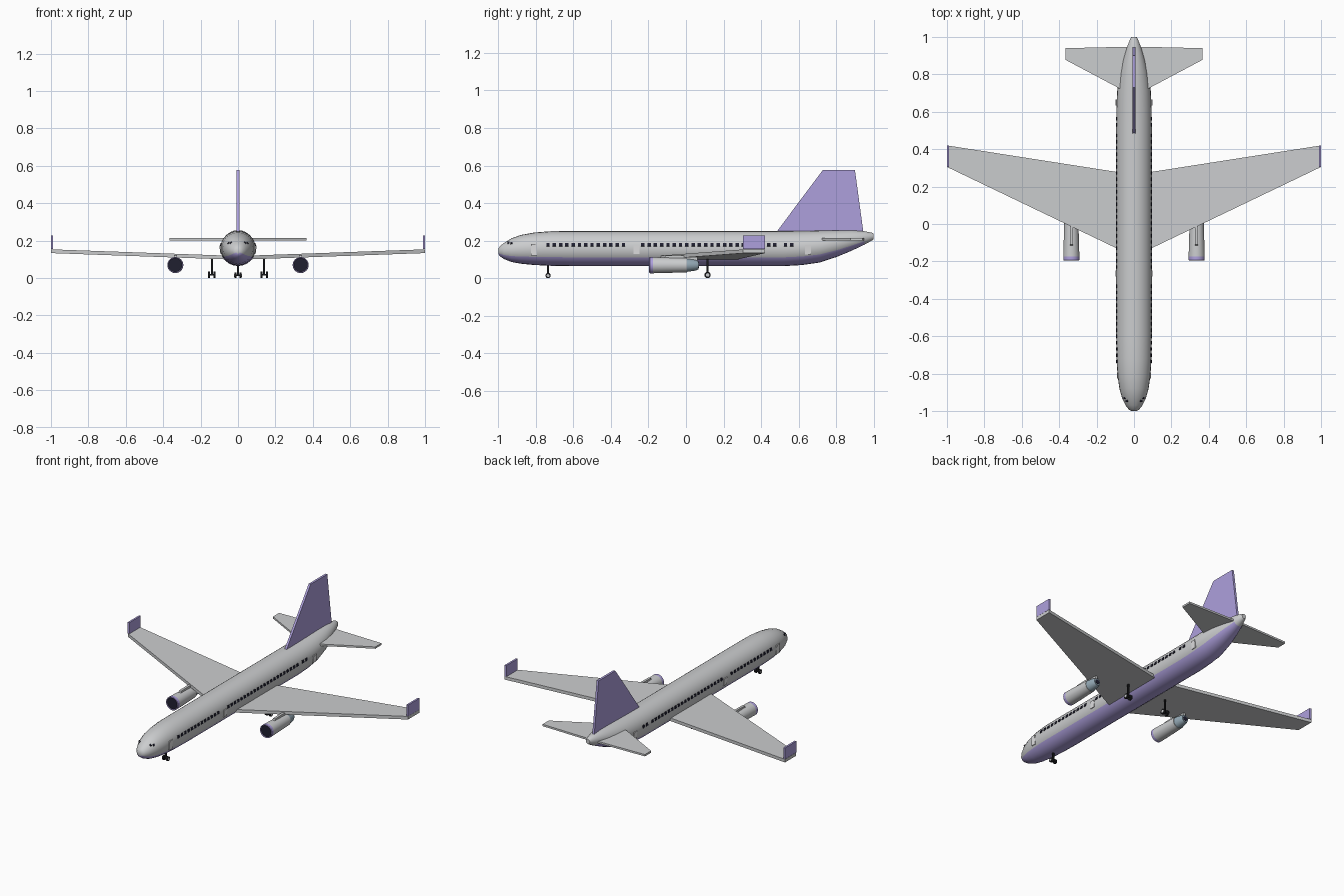
import bpy, bmesh, math

if "Cube" in bpy.data.objects:
    bpy.data.objects.remove(bpy.data.objects["Cube"])

def material(name, rgb):
    m = bpy.data.materials.new(name)
    m.diffuse_color = (*rgb, 1)
    m.use_nodes = True
    m.node_tree.nodes["Principled BSDF"].inputs["Base Color"].default_value = m.diffuse_color
    return m

GREY = material("light_grey", (0.60, 0.61, 0.62))
PURPLE = material("purple", (0.42, 0.35, 0.72))
DARK = material("dark_navy", (0.014, 0.014, 0.03))
DOOR = material("door_white", (0.75, 0.75, 0.76))
STEEL = material("blue_grey", (0.30, 0.40, 0.47))
BLACK = material("black", (0.01, 0.01, 0.012))

def loft(name, rings, mats, rule=None, smooth=False):
    """Skin a list of equal-sized point rings and close both ends."""
    bm = bmesh.new()
    vs = [[bm.verts.new(p) for p in r] for r in rings]
    n = len(rings[0])
    for k in range(len(vs) - 1):
        for i in range(n):
            j = (i + 1) % n
            f = bm.faces.new((vs[k][i], vs[k][j], vs[k + 1][j], vs[k + 1][i]))
            if rule:
                f.material_index = rule(k, i)
    bm.faces.new(vs[0][::-1])
    end = bm.faces.new(vs[-1])
    if rule:
        end.material_index = rule(len(vs) - 2, n // 4)
    bmesh.ops.recalc_face_normals(bm, faces=bm.faces)
    me = bpy.data.meshes.new(name)
    bm.to_mesh(me)
    bm.free()
    ob = bpy.data.objects.new(name, me)
    bpy.context.collection.objects.link(ob)
    for m in mats:
        me.materials.append(m)
    if smooth:
        bpy.ops.object.select_all(action='DESELECT')
        ob.select_set(True)
        bpy.context.view_layer.objects.active = ob
        bpy.ops.object.shade_smooth_by_angle(angle=math.radians(35))
    return ob

def ellipse(x, y, z, rx, rz, n=24):
    return [(x + rx * math.cos(2 * math.pi * i / n), y,
             z + rz * math.sin(2 * math.pi * i / n)) for i in range(n)]

def box(name, c, s, mat, tilt=0):
    """Box with a tilt about the y axis."""
    ca, sa = math.cos(tilt), math.sin(tilt)
    def ring(y):
        pts = [(-s[0], -s[2]), (s[0], -s[2]), (s[0], s[2]), (-s[0], s[2])]
        return [(c[0] + (a * ca + b * sa) / 2, y, c[2] + (b * ca - a * sa) / 2) for a, b in pts]
    return loft(name, [ring(c[1] - s[1] / 2), ring(c[1] + s[1] / 2)], [mat])

def turned(name, x, z, profile, mats, rule=None, n=24):
    return loft(name, [ellipse(x, y, z, r, r, n) for y, r in profile], mats, rule, True)

def disc_x(name, c, r, w, mat, n=16):
    ring = lambda x: [(x, c[1] + r * math.cos(2 * math.pi * i / n),
                       c[2] + r * math.sin(2 * math.pi * i / n)) for i in range(n)]
    return loft(name, [ring(c[0] - w / 2), ring(c[0] + w / 2)], [mat], smooth=True)

# Fuselage stations: y, half width, bottom z, top z
STATIONS = [(-1.0, 0.012, 0.13, 0.155), (-0.992, 0.028, 0.117, 0.17), (-0.97, 0.045, 0.102, 0.187),
            (-0.93, 0.064, 0.086, 0.212), (-0.88, 0.078, 0.077, 0.23), (-0.81, 0.088, 0.070, 0.243),
            (-0.72, 0.094, 0.066, 0.25), (-0.6, 0.095, 0.064, 0.251), (0.52, 0.095, 0.064, 0.251),
            (0.62, 0.094, 0.07, 0.252), (0.71, 0.09, 0.083, 0.254), (0.80, 0.077, 0.112, 0.256),
            (0.88, 0.058, 0.145, 0.256), (0.95, 0.036, 0.178, 0.25), (0.99, 0.02, 0.2, 0.242),
            (1.0, 0.014, 0.207, 0.237)]
body = [ellipse(0, y, (a + b) / 2, w, (b - a) / 2) for y, w, a, b in STATIONS]
# The belly is painted purple below a line 30 degrees under the middle
loft("fuselage", body, [GREY, PURPLE],
     lambda k, i: 1 if 14 <= i <= 21 and k < 13 else 0, smooth=True)

def skin(y, z):
    """Half width of the fuselage and surface tilt at a given y and z."""
    for p, q in zip(STATIONS, STATIONS[1:]):
        if p[0] <= y <= q[0]:
            t = (y - p[0]) / (q[0] - p[0])
            w, a, b = [p[i] + t * (q[i] - p[i]) for i in (1, 2, 3)]
            s = (z - (a + b) / 2) / ((b - a) / 2)
            return w * math.sqrt(1 - s * s), -math.asin(s)

def plate(name, side, y, z, ly, lz, mat):
    x, tilt = skin(y, z)
    box(name, (side * x, y, z), (0.005, ly, lz), mat, side * tilt)

for side in (-1, 1):
    tag = "right" if side > 0 else "left"
    # Cabin windows in three groups, doors between them
    for start, count in ((-0.735, 13), (-0.23, 22), (0.53, 2)):
        for k in range(count):
            plate("window_" + tag, side, start + 0.0335 * k, 0.178, 0.018, 0.017, DARK)
    for y, h in ((-0.81, 0.06), (-0.265, 0.045), (0.65, 0.05)):
        plate("door_" + tag, side, y, 0.152, 0.032, h, DOOR)
    # Cockpit windows
    for y, z in ((-0.945, 0.188), (-0.93, 0.187)):
        plate("cockpit_window_" + tag, side, y, z, 0.011, 0.013, DARK)

    # Swept slab wing, winglet and tailplane
    def slab(name, x0, front0, back0, z0, x1, front1, back1, z1, t, mat):
        ring = lambda x, f, b, z: [(side * x, f, z - t / 2), (side * x, b, z - t / 2),
                                   (side * x, b, z + t / 2), (side * x, f, z + t / 2)]
        loft(name + "_" + tag, [ring(x0, front0, back0, z0), ring(x1, front1, back1, z1)], [mat])
    slab("wing", 0.02, -0.165, 0.267, 0.108, 1.0, 0.305, 0.42, 0.143, 0.02, GREY)
    box("winglet_" + tag, (side * 0.994, 0.362, 0.19), (0.012, 0.116, 0.072), PURPLE)
    slab("tailplane", 0.02, 0.694, 0.948, 0.207, 0.365, 0.877, 0.94, 0.207, 0.012, GREY)

    # Engine: cowling with painted lip, dark intake, exhaust cone, pylon
    ex, ez = side * 0.335, 0.069
    turned("engine_cowling_" + tag, ex, ez,
           [(-0.165, 0.034), (-0.193, 0.037), (-0.196, 0.04), (-0.193, 0.043), (-0.175, 0.043),
            (-0.1, 0.041), (0.005, 0.038)], [GREY, PURPLE], lambda k, i: 1 if k < 4 else 0)
    turned("engine_fan_" + tag, ex, ez, [(-0.19, 0.037), (-0.16, 0.036)], [DARK])
    turned("engine_exhaust_" + tag, ex, ez, [(0.0, 0.036), (0.05, 0.029), (0.066, 0.022)], [STEEL])
    turned("exhaust_opening_" + tag, ex, ez, [(0.06, 0.015), (0.068, 0.015)], [DARK], n=16)
    pylon = lambda x: [(x, -0.12, 0.10), (x, 0.06, 0.09), (x, 0.06, 0.118), (x, -0.03, 0.122), (x, -0.11, 0.12)]
    loft("engine_pylon_" + tag, [pylon(ex - 0.008), pylon(ex + 0.008)], [GREY])

# Tail fin
fin = lambda x: [(x, 0.485, 0.25), (x, 0.73, 0.577), (x, 0.9, 0.577), (x, 0.945, 0.245), (x, 0.8, 0.22), (x, 0.5, 0.235)]
loft("tail_fin", [fin(-0.007), fin(0.007)], [PURPLE])

# Landing gear: strut, axle and a pair of wheels with hubs
def gear(name, x, y, r, top):
    box(name + "_strut", (x, y, (top + r) / 2), (0.01, 0.01, top - r), BLACK)
    box(name + "_axle", (x, y, r), (0.026, 0.008, 0.008), BLACK)
    for s in (-1, 1):
        disc_x(name + "_wheel", (x + s * 0.014, y, r), r, 0.011, BLACK)
        disc_x(name + "_hub", (x + s * 0.0165, y, r), r * 0.55, 0.008, GREY)

gear("nose_gear", 0, -0.735, 0.014, 0.08)
gear("main_gear_left", -0.14, 0.115, 0.017, 0.11)
gear("main_gear_right", 0.14, 0.115, 0.017, 0.11)
